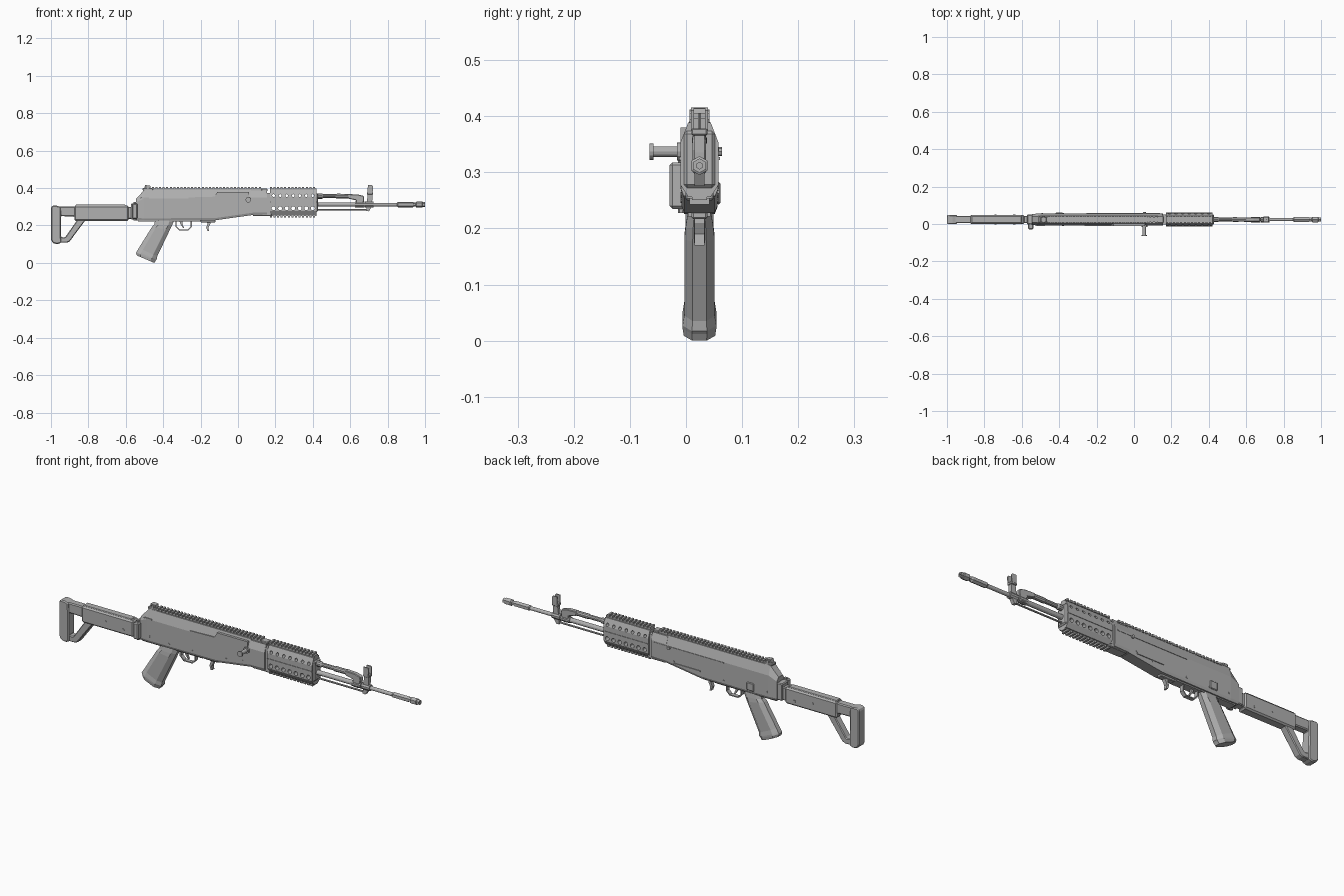
import bpy, bmesh, math
from mathutils import Matrix, Vector

if "Cube" in bpy.data.objects:
    bpy.data.objects.remove(bpy.data.objects["Cube"])

C = 0.024  # y of the centre plane of the body
grey = bpy.data.materials.new("grey metal")
grey.diffuse_color = (0.44, 0.44, 0.44, 1)
grey.use_nodes = True
grey.node_tree.nodes["Principled BSDF"].inputs["Base Color"].default_value = grey.diffuse_color


def finish(name, bm, bevel=0, smooth=False):
    bmesh.ops.recalc_face_normals(bm, faces=bm.faces)
    me = bpy.data.meshes.new(name)
    bm.to_mesh(me)
    bm.free()
    me.materials.append(grey)
    ob = bpy.data.objects.new(name, me)
    bpy.context.collection.objects.link(ob)
    if bevel:
        m = ob.modifiers.new("bevel", 'BEVEL')
        m.width, m.segments, m.limit_method = bevel, 1, 'ANGLE'
    return ob


def loft(name, rings, bevel=0):
    """Skin a list of point rings and cap both ends."""
    bm = bmesh.new()
    vs = [[bm.verts.new((x, y + C, z)) for x, y, z in r] for r in rings]
    n = len(vs[0])
    for a, b in zip(vs, vs[1:]):
        for i in range(n):
            bm.faces.new((a[i], a[(i + 1) % n], b[(i + 1) % n], b[i]))
    bm.faces.new(vs[0])
    bm.faces.new(vs[-1])
    return finish(name, bm, bevel)


def prism(name, pts, y0, y1, bevel=0):
    return loft(name, [[(x, y, z) for x, z in pts] for y in (y0, y1)], bevel)


def box(name, x0, x1, y0, y1, z0, z1, bevel=0):
    return prism(name, [(x0, z0), (x1, z0), (x1, z1), (x0, z1)], y0, y1, bevel)


def frame(name, outer, inner, hw, bevel=0):
    """Side profile with a matching hole."""
    bm = bmesh.new()
    q = [[bm.verts.new((x, C + y, z)) for x, z in p]
         for p, y in ((outer, -hw), (outer, hw), (inner, hw), (inner, -hw))]
    n = len(outer)
    for k in range(4):
        a, b = q[k], q[(k + 1) % 4]
        for i in range(n):
            bm.faces.new((a[i], a[(i + 1) % n], b[(i + 1) % n], b[i]))
    return finish(name, bm, bevel)


def turned(name, z, profile, sides=10):
    """Round part along x from (x, radius) pairs."""
    return loft(name, [[(x, r * math.cos(2 * math.pi * (i + .5) / sides),
                         z + r * math.sin(2 * math.pi * (i + .5) / sides))
                        for i in range(sides)] for x, r in profile])


def pins(name, places, y0, y1, r, sides=10):
    """Round pins along y at (x, z) places, joined in one object."""
    bm = bmesh.new()
    for x, z in places:
        m = Matrix.Translation((x, C + (y0 + y1) / 2, z)) @ Matrix.Rotation(math.pi / 2, 4, 'X')
        bmesh.ops.create_cone(bm, cap_ends=True, segments=sides, radius1=r, radius2=r,
                              depth=abs(y1 - y0), matrix=m)
    return finish(name, bm)


def rail(name, x0, x1, z, hw, up=1, pitch=0.0185):
    """Slotted accessory rail: base strip plus cross teeth."""
    bm = bmesh.new()
    def block(xa, xb, w, za, zb):
        m = Matrix.Translation(((xa + xb) / 2, C, (za + zb) / 2)) @ Matrix.Diagonal((xb - xa, 2 * w, abs(zb - za), 1))
        bmesh.ops.create_cube(bm, size=1, matrix=m)
    block(x0, x1, hw * .75, z - up * .004, z + up * .006)
    n = int((x1 - x0) / pitch)
    for i in range(n):
        xa = x0 + i * (x1 - x0) / n
        block(xa, xa + pitch * .58, hw, z + up * .003, z + up * .014)
    return finish(name, bm)


def shell(x, zb, zs, zt, hw, ht):
    """Cross-section of the receiver at x: flat sides, sloping shoulders."""
    return [(x, -hw * .85, zb), (x, hw * .85, zb), (x, hw, zb + .012), (x, hw, zs),
            (x, ht, zt), (x, -ht, zt), (x, -hw, zs), (x, -hw, zb + .012)]


# Receiver
loft("receiver", [shell(-.545, .228, .325, .343, .030, .016), shell(-.50, .226, .345, .391, .032, .018),
                  shell(-.12, .228, .345, .391, .032, .018), shell(.07, .255, .345, .391, .032, .018)])
loft("front_receiver", [shell(.07, .256, .35, .386, .033, .020), shell(.155, .258, .35, .386, .033, .020)])
box("receiver_neck", .15, .175, -.026, .026, .265, .375)
prism("bolt_cover", [(-.265, .332), (.06, .332), (.06, .38), (-.11, .38), (-.125, .354), (-.265, .35)],
      -.034, -.018)
box("side_ridge", -.25, .14, .03, .0345, .338, .344)
box("side_slot_plate", -.52, -.475, -.0335, -.03, .344, .35)
box("rail_lug", .125, .158, -.018, .018, .384, .397, .003)
rail("receiver_rail", -.46, .13, .391, .018)
pins("receiver_pins", [(-.49, .26), (-.38, .25), (-.25, .25), (-.06, .26), (.03, .275)], -.034, .034, .005)
box("side_mount_plate", -.12, .03, .03, .036, .262, .268)
box("selector_plate", -.42, -.38, .03, .0375, .243, .283, .003)

# Charging handle sticking out of the front side
pins("handle_boss", [(.055, .337)], -.04, -.02, .016, 12)
pins("charging_handle", [(.055, .337)], -.083, -.03, .0095, 12)
pins("charging_knob", [(.055, .337)], -.089, -.082, .0145, 12)
pins("rear_knob", [(.055, .337)], .03, .0405, .008, 8)

# Rear sight
box("rear_sight_base", -.51, -.455, -.017, .017, .388, .4, .003)
frame("rear_sight_ring", [(-.502, .396), (-.466, .396), (-.47, .414), (-.496, .416)],
      [(-.492, .401), (-.477, .401), (-.479, .409), (-.49, .41)], .012)
pins("sight_drum", [(-.483, .404)], -.018, .018, .008, 8)

# Grip, horizontal eight-sided slices (back x, front x, z, tilt, half width)
def slice8(xb, xf, z, t, hw):
    d, c = (xf - xb) * .22, hw * .45
    pts = [(xb, -c), (xb + d, -hw), (xf - d, -hw), (xf, -c), (xf, c), (xf - d, hw), (xb + d, hw), (xb, c)]
    return [(x, y, z - t * (x - xb) / (xf - xb)) for x, y in pts]

loft("grip", [slice8(-.443, -.34, .232, 0, .020), slice8(-.447, -.353, .205, .005, .025),
              slice8(-.46, -.364, .192, .015, .027), slice8(-.53, -.432, .08, .045, .027),
              slice8(-.541, -.435, .062, .045, .030), slice8(-.545, -.44, .055, .043, .030),
              slice8(-.541, -.448, .040, .040, .028)])

# Trigger, guard and magazine catch
frame("trigger_guard", [(-.335, .228), (-.335, .195), (-.315, .174), (-.265, .174), (-.247, .193), (-.247, .228)],
      [(-.329, .224), (-.329, .197), (-.312, .179), (-.268, .179), (-.253, .195), (-.253, .224)], .010)
prism("trigger", [(-.315, .23), (-.295, .23), (-.298, .21), (-.288, .188), (-.294, .187), (-.308, .208)], -.005, .005)
prism("magazine_catch", [(-.20, .24), (-.15, .24), (-.148, .21), (-.158, .19), (-.155, .17), (-.163, .17),
                         (-.170, .19), (-.162, .212), (-.18, .222)], -.009, .009)
box("catch_housing", -.20, -.12, -.014, .014, .217, .235, .003)
box("lower_strip", -.535, -.2, -.02, .02, .221, .23)

# Folding stock
box("stock_body", -.875, -.585, -.025, .025, .225, .307, .007)
box("stock_cap_line", -.87, -.6, -.018, .018, .300, .311, .003)
box("stock_neck", -.60, -.562, -.019, .019, .235, .30, .004)
box("hinge_block", -.572, -.535, -.026, .026, .232, .318, .004)
box("hinge_lug", -.566, -.538, -.053, -.022, .235, .318, .005)
loft("hinge_pin", [[(-.552 + .008 * math.cos(a * math.pi / 4), -.03 + .008 * math.sin(a * math.pi / 4), z)
                    for a in range(8)] for z in (.228, .326)])
frame("stock_strut", [(-.965, .108), (-.915, .108), (-.90, .115), (-.815, .229), (-.865, .302), (-.965, .302)],
      [(-.948, .14), (-.932, .135), (-.922, .14), (-.862, .226), (-.878, .248), (-.948, .25)], .019, .004)
prism("butt_pad", [(-1, .125), (-.99, .106), (-.965, .100), (-.945, .108), (-.948, .30), (-.97, .306),
                   (-.992, .306), (-1, .297)], -.025, .025, .005)
pins("stock_screws", [(-.74, .265), (-.64, .25)], -.027, .027, .006, 8)

# Handguard with two rows of through holes
def octa(x, zb, zt, hw, ht):
    return [(x, -ht, zb), (x, ht, zb), (x, hw, zb + .022), (x, hw, zt - .036),
            (x, ht, zt), (x, -ht, zt), (x, -hw, zt - .036), (x, -hw, zb + .022)]

guard = loft("handguard", [octa(.17, .256, .389, .034, .020), octa(.42, .256, .389, .034, .020)])
spots = [.19 + .035 * i for i in range(7)]
for label, z, r in (("upper", .36, .0075), ("lower", .292, .0105)):
    cut = pins(label + "_hole_cutter", [(x, z) for x in spots], -.08, .08, r, 12)
    cut.hide_render = True
    cut.hide_set(True)
    m = guard.modifiers.new(label + "_holes", 'BOOLEAN')
    m.operation, m.object, m.solver = 'DIFFERENCE', cut, 'EXACT'
for s, side in ((-1, "front"), (1, "back")):
    box(side + "_seam_strip", .17, .42, s * .0325, s * .0365, .322, .327)
rail("top_guard_rail", .17, .42, .391, .018)
rail("bottom_guard_rail", .17, .42, .257, .018, -1)
box("lower_guard_heel", .08, .18, -.025, .025, .25, .268, .003)
box("guard_cap", .415, .428, -.028, .028, .272, .374, .006)

# Barrel, gas tube and cleaning rod
turned("barrel", .312, [(.40, .012), (.66, .012), (.67, .0095), (.86, .0095)], 12)
turned("muzzle_device", .312, [(.85, .010), (.855, .0145), (.935, .0145), (.94, .011), (.95, .011),
                               (.955, .017), (.985, .017), (.987, .013), (1, .013), (1, .006), (.96, .006)], 6)
turned("gas_tube", .357, [(.42, .014), (.45, .014), (.455, .0105), (.52, .0105), (.53, .013), (.6, .012)], 10)
turned("cleaning_rod", .284, [(.42, .0045), (.69, .0045)], 8)
prism("gas_block", [(.59, .344), (.585, .368), (.64, .366), (.672, .358), (.675, .34), (.665, .298),
                    (.635, .298), (.63, .335)], -.012, .012, .003)
turned("gas_block_collar", .312, [(.625, .0155), (.675, .0155)], 10)

# Front sight
turned("sight_collar", .312, [(.68, .0155), (.725, .0155)], 10)
prism("front_sight_base", [(.685, .278), (.70, .276), (.715, .30), (.718, .335), (.718, .375), (.695, .375),
                           (.69, .335)], -.009, .009)
box("sight_bridge", .69, .722, -.014, .014, .366, .378, .002)
for s, side in ((-1, "front"), (1, "back")):
    prism(side + "_sight_ear", [(.693, .374), (.72, .374), (.722, .41), (.716, .416), (.694, .416)],
          s * .010, s * .015)
loft("sight_post", [[(.707 + .003 * math.cos(a * math.pi / 3), .003 * math.sin(a * math.pi / 3), z)
                     for a in range(6)] for z in (.37, .406)])
